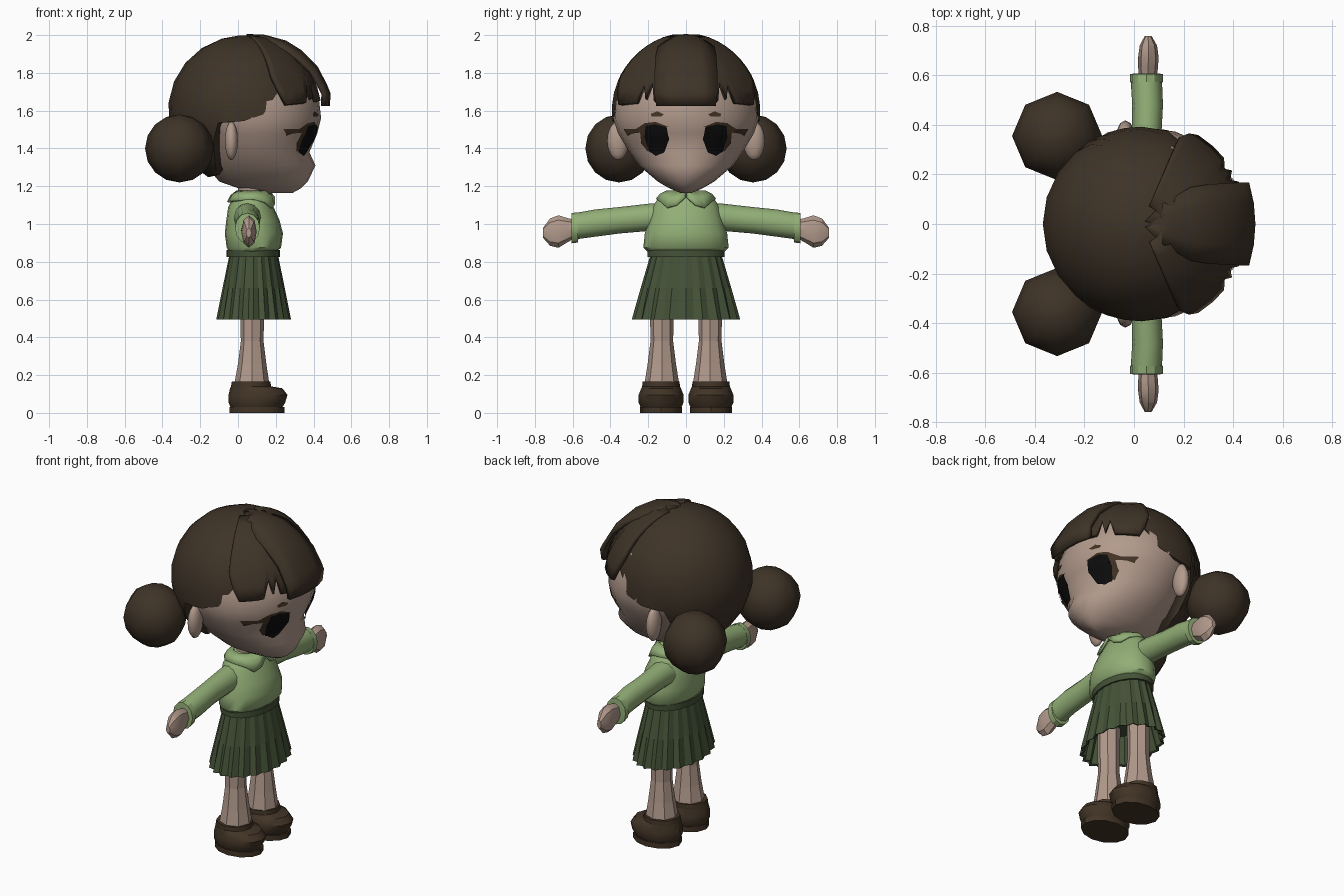
import bpy, bmesh, math
from mathutils import Vector
from mathutils.bvhtree import BVHTree

if "Cube" in bpy.data.objects:
    bpy.data.objects.remove(bpy.data.objects["Cube"])


def material(name, r, g, b):
    m = bpy.data.materials.new(name)
    lin = [((c / 255 + 0.055) / 1.055) ** 2.4 for c in (r, g, b)]
    m.diffuse_color = (*lin, 1)
    m.use_nodes = True
    m.node_tree.nodes["Principled BSDF"].inputs["Base Color"].default_value = m.diffuse_color
    return m


SKIN = material("skin", 178, 154, 140)
HAIR = material("dark_brown_hair", 62, 51, 39)
SHOE = material("brown_leather", 66, 52, 38)
KNIT = material("light_green_knit", 146, 174, 118)
CLOTH = material("dark_green_cloth", 68, 82, 55)
BLACK = material("black_eye", 12, 12, 12)
LASH = material("brown_lash", 66, 50, 36)


def interp(table, x):
    for (x0, y0), (x1, y1) in zip(table, table[1:]):
        if x <= x1:
            return y0 + (y1 - y0) * max(0, (x - x0) / (x1 - x0))
    return table[-1][1]


def finish(bm, name, mat, mirror=False, smooth=40, thick=0):
    bmesh.ops.recalc_face_normals(bm, faces=bm.faces)
    me = bpy.data.meshes.new(name)
    bm.to_mesh(me)
    bm.free()
    ob = bpy.data.objects.new(name, me)
    bpy.context.collection.objects.link(ob)
    me.materials.append(mat)
    if smooth:
        bpy.ops.object.select_all(action='DESELECT')
        ob.select_set(True)
        bpy.context.view_layer.objects.active = ob
        bpy.ops.object.shade_smooth_by_angle(angle=math.radians(smooth))
    if thick:
        mod = ob.modifiers.new("thickness", 'SOLIDIFY')
        mod.thickness, mod.offset = thick, 0
    if mirror:
        mod = ob.modifiers.new("mirror", 'MIRROR')
        mod.use_axis = (False, True, False)
    return ob


def loft(name, rings, mat, closed=True, caps=True, **kw):
    bm = bmesh.new()
    rows = [[bm.verts.new(p) for p in ring] for ring in rings]
    n = len(rows[0])
    for a, b in zip(rows, rows[1:]):
        for i in range(n if closed else n - 1):
            j = (i + 1) % n
            bm.faces.new((a[i], a[j], b[j], b[i]))
    if closed and caps:
        bm.faces.new(rows[0])
        bm.faces.new(rows[-1])
    return finish(bm, name, mat, **kw)


def stack(rows, n=16, cy=0):
    """Horizontal oval rings from (z, back x, front x, half width)."""
    return [[((f + b) / 2 + (f - b) / 2 * math.cos(i * math.tau / n),
              cy + w * math.sin(i * math.tau / n), z) for i in range(n)] for z, b, f, w in rows]


def sleeve(rows, n=12):
    """Oval rings across the arm from (y, x, z, x radius, z radius)."""
    return [[(x + rx * math.cos(i * math.tau / n), y, z + rz * math.sin(i * math.tau / n))
             for i in range(n)] for y, x, z, rx, rz in rows]


def ball(name, c, r, mat, seg, rings):
    bm = bmesh.new()
    bmesh.ops.create_uvsphere(bm, u_segments=seg, v_segments=rings, radius=1)
    for v in bm.verts:
        v.co = Vector([c[k] + r[k] * v.co[k] for k in range(3)])
    return finish(bm, name, mat, mirror=True, smooth=80)


# head, neck and ears
head = loft("head", stack([
    (1.165, 0.16, 0.29, 0.03), (1.19, 0.0, 0.335, 0.09), (1.225, -0.10, 0.37, 0.15),
    (1.31, -0.17, 0.41, 0.25), (1.38, -0.20, 0.378, 0.30), (1.48, -0.25, 0.42, 0.36),
    (1.56, -0.30, 0.44, 0.386), (1.65, -0.32, 0.43, 0.38), (1.8, -0.28, 0.37, 0.33),
    (1.92, -0.15, 0.20, 0.20)], 24), SKIN, smooth=60)
loft("neck", stack([(1.1, 0.0, 0.14, 0.07), (1.25, 0.0, 0.14, 0.07)], 10), SKIN)
ball("ear", (-0.035, 0.36, 1.44), (0.036, 0.058, 0.102), SKIN, 10, 8)


# hair: cap with a hairline, then fringe panels
def scalp(az, theta, k=1.0):
    a = math.radians(az)
    return (0.03 + 0.40 * k * math.sin(theta) * math.cos(a),
            0.393 * k * math.sin(theta) * math.sin(a), 1.6 + 0.398 * math.cos(theta))


def low_angle(z):
    return math.acos((z - 1.6) / 0.398)


HAIRLINE = [(0, 1.78), (50, 1.78), (62, 1.70), (75, 1.58), (90, 1.545), (110, 1.535),
            (116, 1.44), (122, 1.32), (132, 1.26), (180, 1.25)]
half = [0, 25, 50, 62, 75, 90, 100, 110, 116, 122, 132, 148, 164]
azs = half + [180] + [-a for a in half[:0:-1]]
rings = [[scalp(a, max(0.03, t / 9) * low_angle(interp(HAIRLINE, abs(a)))) for a in azs]
         for t in range(10)]
rings.append([scalp(a, low_angle(interp(HAIRLINE, abs(a))), 0.93) for a in azs])
cap = loft("hair_cap", rings, HAIR, smooth=60)

SPIKES = [(18, 1.65), (24, 1.65), (27, 1.75), (31, 1.66), (34, 1.74), (39, 1.64),
          (48, 1.635), (58, 1.63), (63, 1.70), (67, 1.78)]
rings = [[scalp(a, 0.2 + (low_angle(z) - 0.2) * t / 7, 1.0 + 0.05 * t / 7) for a, z in SPIKES]
         for t in range(8)]
loft("side_fringe", rings, HAIR, closed=False, mirror=True, thick=0.025, smooth=50)

rings = [[(x - 0.025 * abs(s) ** 2, w * s, z - drop * s * s) for s in (-1, -0.5, 0, 0.5, 1)]
         for x, z, w, drop in [(0.07, 1.993, 0.01, 0), (0.14, 1.99, 0.08, 0.01),
                               (0.25, 1.96, 0.145, 0.03), (0.33, 1.91, 0.157, 0.03),
                               (0.41, 1.83, 0.162, 0.02), (0.46, 1.735, 0.165, 0.01),
                               (0.478, 1.69, 0.165, 0.0), (0.475, 1.625, 0.155, 0.0)]]
loft("centre_fringe", rings, HAIR, closed=False, thick=0.024, smooth=50)
ball("hair_bun", (-0.31, 0.355, 1.40), (0.182, 0.178, 0.18), HAIR, 8, 8)

# painted face: thin plates projected on the head
hb = bmesh.new()
hb.from_mesh(head.data)
tree = BVHTree.FromBMesh(hb)


def decal(name, outline, mat, lift):
    bm = bmesh.new()
    bm.faces.new([bm.verts.new((1, y, z)) for y, z in outline])
    bmesh.ops.triangulate(bm, faces=bm.faces)
    bmesh.ops.subdivide_edges(bm, edges=bm.edges, cuts=5, use_grid_fill=True)
    for v in bm.verts:
        hit, nor, *_ = tree.ray_cast(v.co, Vector((-1, 0, 0)))
        if hit:
            v.co = hit + nor * lift
    for f in bm.faces:
        f.normal_update()
        if f.normal.x < 0:
            f.normal_flip()
    return finish(bm, name, mat, mirror=True, smooth=0)


decal("eye", [(0.10, 1.515), (0.165, 1.53), (0.21, 1.52), (0.215, 1.46), (0.19, 1.385),
              (0.155, 1.36), (0.115, 1.375), (0.088, 1.45)], BLACK, 0.008)
decal("eyelash", [(0.09, 1.515), (0.16, 1.542), (0.215, 1.535), (0.265, 1.503), (0.325, 1.503),
                  (0.305, 1.468), (0.285, 1.48), (0.24, 1.485), (0.235, 1.43), (0.20, 1.385),
                  (0.18, 1.40), (0.17, 1.51)], LASH, 0.005)
decal("eyebrow", [(0.115, 1.58), (0.15, 1.596), (0.185, 1.582), (0.18, 1.568), (0.13, 1.568)],
      LASH, 0.005)
hb.free()

# sweater, collar, sleeves, cuffs and hands
loft("sweater", stack([(0.85, -0.045, 0.20, 0.20), (0.875, -0.06, 0.228, 0.226),
                       (0.95, -0.07, 0.238, 0.218), (1.02, -0.062, 0.22, 0.195),
                       (1.09, -0.052, 0.188, 0.178), (1.13, -0.03, 0.168, 0.152),
                       (1.165, -0.01, 0.15, 0.11)], 20), KNIT, smooth=50)
COLLAR = [(2, 1.14, 1), (18, 1.10, 1.03), (36, 1.085, 1.1), (55, 1.115, 1.03), (85, 1.13, 1),
          (120, 1.125, 1), (150, 1.12, 1), (180, 1.115, 1)]
rings = [[(0.07 + rx * k * math.cos(math.radians(a)), ry * k * math.sin(math.radians(a)),
           1.172 + (z - 1.172) * t) for a, z, k in COLLAR]
         for rx, ry, t in [(0.075, 0.10, 0), (0.105, 0.135, 0.4), (0.122, 0.155, 1)]]
loft("collar", rings, KNIT, closed=False, mirror=True, thick=0.012)
loft("sleeve", sleeve([(0.10, 0.05, 1.035, 0.075, 0.08), (0.20, 0.05, 1.035, 0.07, 0.072),
                       (0.35, 0.05, 1.02, 0.06, 0.07), (0.48, 0.055, 1.005, 0.062, 0.072),
                       (0.575, 0.05, 0.99, 0.063, 0.07)]), KNIT, mirror=True)
loft("cuff", sleeve([(0.57, 0.05, 0.982, 0.05, 0.06), (0.572, 0.05, 0.982, 0.066, 0.08),
                     (0.605, 0.05, 0.978, 0.066, 0.08), (0.607, 0.05, 0.978, 0.05, 0.06)]),
     KNIT, mirror=True, smooth=30)
loft("hand", sleeve([(0.58, 0.055, 0.975, 0.034, 0.045), (0.63, 0.057, 0.967, 0.04, 0.065),
                     (0.675, 0.058, 0.96, 0.041, 0.086), (0.72, 0.058, 0.957, 0.035, 0.072),
                     (0.758, 0.057, 0.953, 0.014, 0.025)], 8), SKIN, mirror=True, smooth=30)

# waistband and pleated skirt, open underneath
loft("waistband", stack([(0.825, -0.062, 0.222, 0.205), (0.862, -0.062, 0.222, 0.205)], 24),
     CLOTH)
rings = []
for z, rx, ry, depth in [(0.83, 0.13, 0.19, 0.03), (0.66, 0.165, 0.24, 0.05),
                         (0.495, 0.198, 0.287, 0.08), (0.50, 0.185, 0.27, 0.08),
                         (0.66, 0.15, 0.22, 0.05)]:
    ring = []
    for i in range(40):
        a, k = i * math.tau / 40, 1 - depth * (i % 2)
        ring.append((0.083 + rx * k * math.cos(a), ry * k * math.sin(a), z))
    rings.append(ring)
loft("pleated_skirt", rings, CLOTH, smooth=0)

# legs and shoes
loft("leg", stack([(0.14, -0.022, 0.168, 0.094), (0.26, 0.0, 0.15, 0.075),
                   (0.38, 0.015, 0.135, 0.06), (0.5, 0.012, 0.138, 0.062),
                   (0.70, 0.01, 0.14, 0.065)], 8, 0.128), SKIN, mirror=True, smooth=0)
loft("shoe", stack([(0.03, -0.04, 0.235, 0.108), (0.055, -0.05, 0.25, 0.119),
                    (0.095, -0.05, 0.262, 0.119), (0.13, -0.042, 0.235, 0.105),
                    (0.14, -0.037, 0.175, 0.10), (0.165, -0.033, 0.172, 0.098)], 12, 0.132),
     SHOE, mirror=True, smooth=35)
loft("shoe_sole", stack([(0.0, -0.045, 0.245, 0.112), (0.032, -0.045, 0.245, 0.112)], 12, 0.132),
     SHOE, mirror=True, smooth=35)
